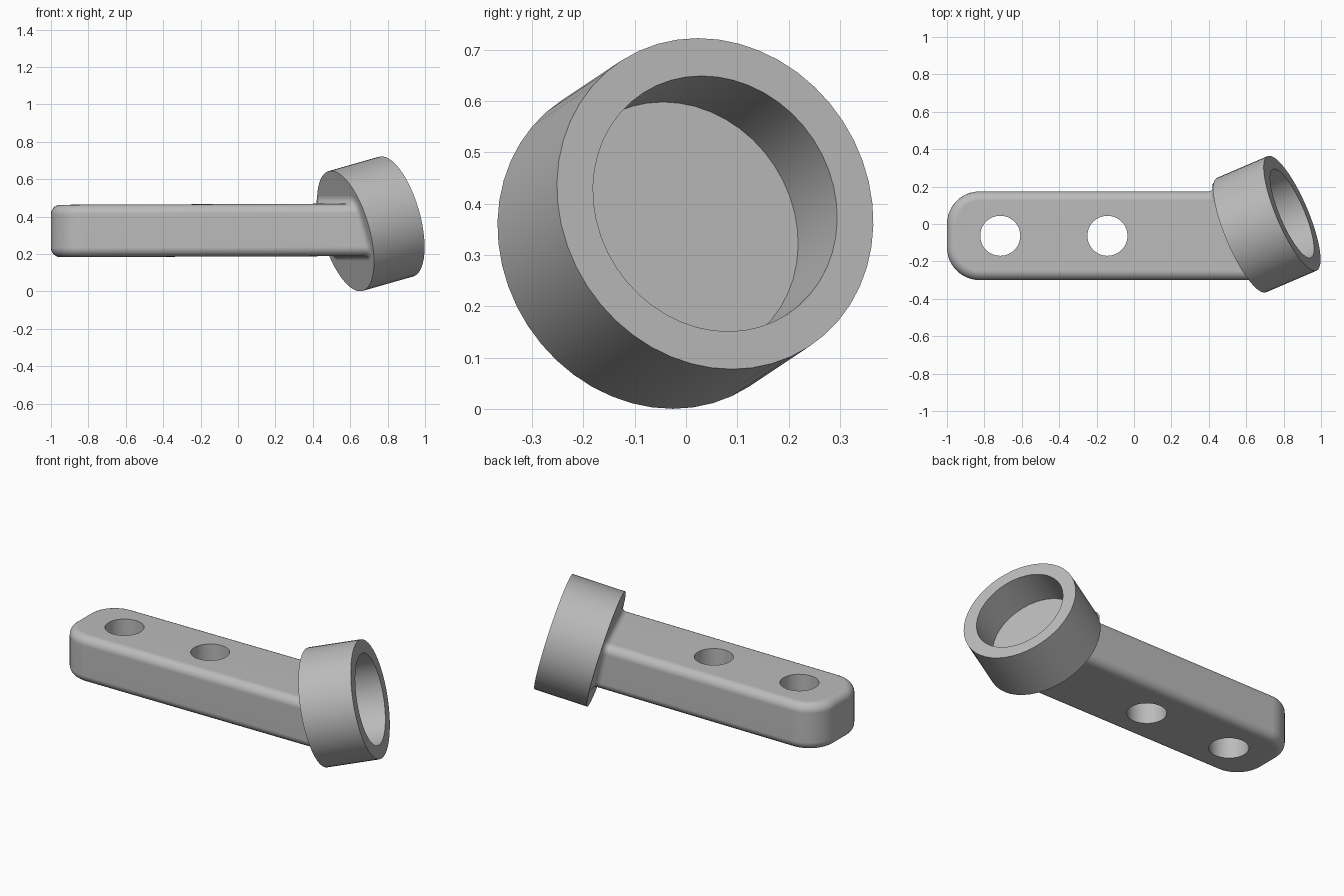
import bpy, bmesh, math
from mathutils import Vector

if "Cube" in bpy.data.objects:
    bpy.data.objects.remove(bpy.data.objects["Cube"], do_unlink=True)

grey = bpy.data.materials.new("light grey")
grey.use_nodes = True
grey.diffuse_color = (0.5, 0.5, 0.5, 1)
grey.node_tree.nodes["Principled BSDF"].inputs["Base Color"].default_value = (0.5, 0.5, 0.5, 1)

AXIS = Vector((0.888, 0.38, 0.253)).normalized()   # cup opening direction
BACK = Vector((0.575, -0.059, 0.323))              # centre of the cup's back face
MID_Y, HALF_Y, HALF_Z, EDGE = -0.063, 0.237, 0.14, 0.05
SLOPE = 0.004                                      # slight rise of the arm


def mid_z(x):
    return 0.327 + SLOPE * x


def back_x(y, z):
    """x of the cup's back plane at a given y and z."""
    return BACK.x - (AXIS.y * (y - BACK.y) + AXIS.z * (z - BACK.z)) / AXIS.x


def finish(name, bm):
    bmesh.ops.recalc_face_normals(bm, faces=bm.faces)
    mesh = bpy.data.meshes.new(name)
    bm.to_mesh(mesh)
    bm.free()
    mesh.materials.append(grey)
    ob = bpy.data.objects.new(name, mesh)
    bpy.context.collection.objects.link(ob)
    return ob


def activate(ob):
    bpy.ops.object.select_all(action='DESELECT')
    ob.select_set(True)
    bpy.context.view_layer.objects.active = ob


def smooth(ob):
    activate(ob)
    bpy.ops.object.shade_smooth_by_angle(angle=math.radians(35))


def arc(cx, cy, r, start, steps):
    """Quarter circle of points with their outward directions."""
    out = []
    for i in range(steps + 1):
        a = math.radians(start + 90 * i / steps)
        out.append((cx + r * math.cos(a), cy + r * math.sin(a), math.cos(a), math.sin(a)))
    return out


# Cup: lathed profile with a blind bore
def build_cup(radius=0.333, bore=0.257, length=0.304, depth=0.2, sides=48):
    bm = bmesh.new()
    profile = [(0, 0), (radius, 0), (radius, length), (bore, length),
               (bore, length - depth), (0, length - depth)]
    verts = [bm.verts.new((r, 0, h)) for r, h in profile]
    edges = [bm.edges.new(pair) for pair in zip(verts, verts[1:])]
    bmesh.ops.spin(bm, geom=verts + edges, cent=(0, 0, 0), axis=(0, 0, 1),
                   angle=math.tau, steps=sides, use_duplicate=False)
    bmesh.ops.remove_doubles(bm, verts=bm.verts, dist=0.0005)
    turn = AXIS.to_track_quat('Z', 'Y')
    for v in bm.verts:
        v.co = turn @ v.co + BACK
    smooth(finish("cup", bm))


# Arm: rounded plan, extruded and edge-rounded, drilled with two holes
def build_arm():
    bm = bmesh.new()
    rad, far = 0.175, 0.9
    top, low = MID_Y + HALF_Y, MID_Y - HALF_Y
    plan = [(far, top)]
    plan += [p[:2] for p in arc(rad - 1, top - rad, rad, 90, 12)]
    plan += [p[:2] for p in arc(rad - 1, low + rad, rad, 180, 12)]
    plan += [(far, low)]
    base = bm.faces.new([bm.verts.new((x, y, -HALF_Z)) for x, y in plan])
    up = bmesh.ops.extrude_face_region(bm, geom=[base])["geom"]
    bmesh.ops.translate(bm, vec=(0, 0, 2 * HALF_Z),
                        verts=[g for g in up if isinstance(g, bmesh.types.BMVert)])
    bmesh.ops.recalc_face_normals(bm, faces=bm.faces)
    rims = [e for e in bm.edges
            if abs(e.verts[0].co.z - e.verts[1].co.z) < 0.001
            and min(v.co.x for v in e.verts) < far - 0.01]
    bmesh.ops.bevel(bm, geom=rims, offset=EDGE, segments=6, profile=0.5,
                    affect='EDGES', clamp_overlap=False)
    # tilt the arm and end it just inside the cup's back wall
    for v in bm.verts:
        inside = v.co.x > far - 0.1
        v.co.z += mid_z(0.55 if inside else v.co.x)
        if inside:
            v.co.x = back_x(v.co.y, v.co.z) + 0.05
    arm = finish("arm", bm)

    for x in (-0.715, -0.142):
        cut = bmesh.new()
        bmesh.ops.create_cone(cut, cap_ends=True, segments=48,
                              radius1=0.107, radius2=0.107, depth=1)
        bmesh.ops.translate(cut, verts=cut.verts, vec=(x, MID_Y, mid_z(x)))
        drill = finish("hole_cutter", cut)
        drill.hide_render = True
        activate(arm)
        mod = arm.modifiers.new("hole", 'BOOLEAN')
        mod.operation, mod.solver, mod.object = 'DIFFERENCE', 'EXACT', drill
        bpy.ops.object.modifier_apply(modifier=mod.name)
        bpy.data.objects.remove(drill, do_unlink=True)
    smooth(arm)
    weighted = arm.modifiers.new("even shading", 'WEIGHTED_NORMAL')
    weighted.keep_sharp = True


# Fillet: concave collar blending the arm into the cup
def build_fillet(r=0.033, steps=6):
    bm = bmesh.new()
    cz = mid_z(0.55)
    iy, iz = HALF_Y - EDGE, HALF_Z - EDGE
    section = []
    for k, (sy, sz) in enumerate([(1, 1), (-1, 1), (-1, -1), (1, -1)]):
        section += arc(MID_Y + sy * iy, cz + sz * iz, EDGE, 90 * k, 6)
    rows = []
    for y, z, ny, nz in section:
        corner = Vector((back_x(y, z), y, z))
        along = Vector((-1, 0, 0))
        out = Vector((0, ny, nz))
        out = (out - AXIS * out.dot(AXIS)).normalized()
        half = along.angle(out) / 2
        reach, w = r / math.tan(half), math.sin(half)
        a, b = corner + along * reach, corner + out * reach
        row = []
        for i in range(steps + 1):
            t = i / steps
            k0, k1, k2 = (1 - t) ** 2, 2 * w * t * (1 - t), t * t
            row.append(bm.verts.new((a * k0 + corner * k1 + b * k2) / (k0 + k1 + k2)))
        rows.append(row)
    for p, q in zip(rows, rows[1:] + rows[:1]):
        for i in range(steps):
            bm.faces.new((p[i], q[i], q[i + 1], p[i + 1]))
    smooth(finish("fillet", bm))


build_cup()
build_arm()
build_fillet()
